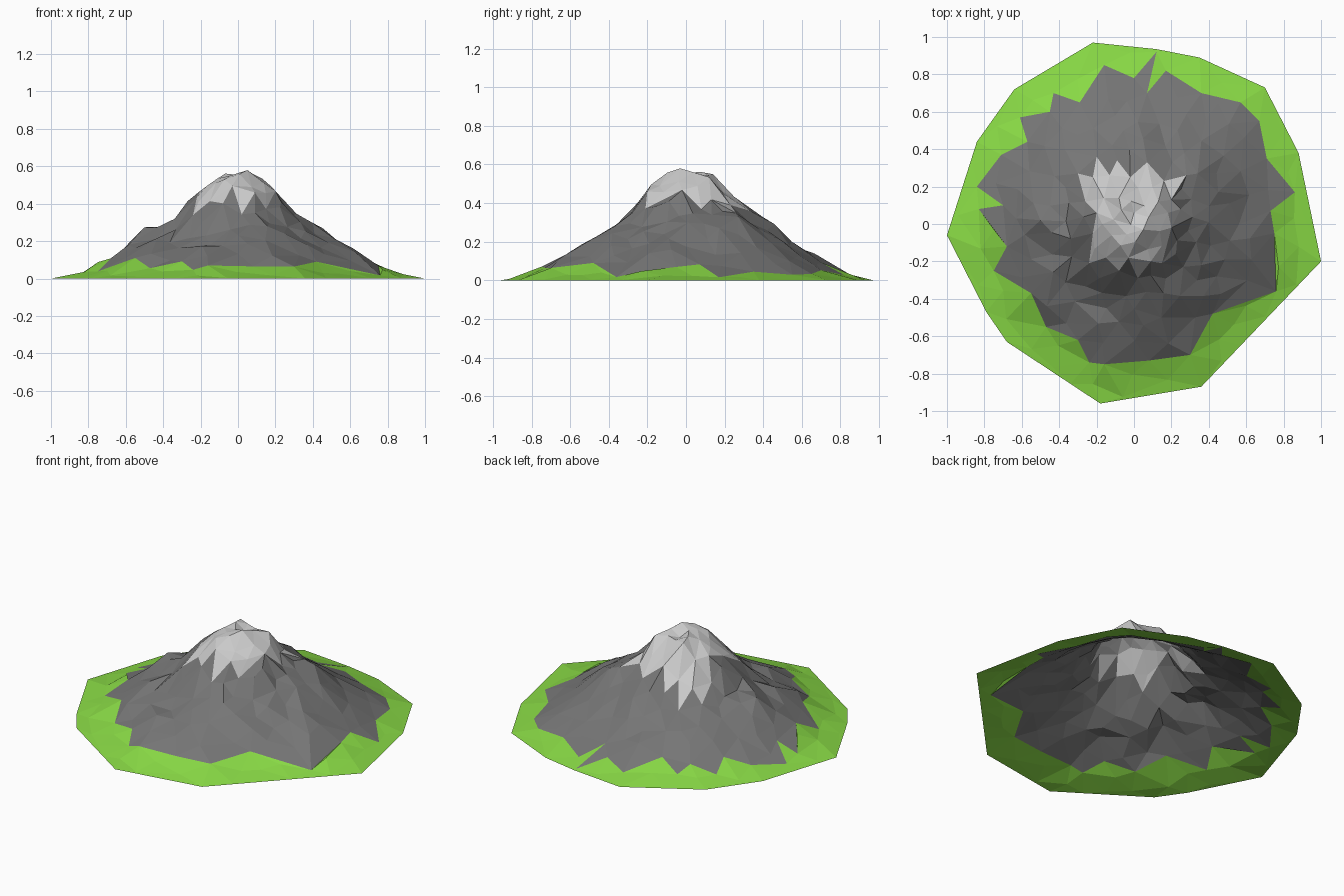
import bpy, math, random
from mathutils import Vector
from mathutils.geometry import delaunay_2d_cdt

if "Cube" in bpy.data.objects:
    bpy.data.objects.remove(bpy.data.objects["Cube"])

random.seed(7)

# plan outlines: foot of the mountain, rock edge, pale summit edge
FOOT = [(1, -.2), (.88, .38), (.7, .73), (.35, .89), (.12, .935), (-.22, .97), (-.64, .72),
        (-.84, .44), (-1, -.06), (-.79, -.47), (-.68, -.63), (-.18, -.96), (.36, -.87)]
ROCK = [(.86, .17), (.71, .35), (.67, .55), (.57, .65), (.36, .7), (.17, .82), (.07, .7),
        (.12, .92), (0, .78), (-.16, .85), (-.29, .65), (-.43, .7), (-.45, .6), (-.61, .57),
        (-.57, .44), (-.71, .37), (-.84, .2), (-.7, .1), (-.83, .08), (-.68, -.12),
        (-.75, -.25), (-.55, -.37), (-.47, -.55), (-.3, -.62), (-.24, -.74), (-.16, -.75),
        (.08, -.73), (.3, -.7), (.42, -.48), (.76, -.36), (.75, -.05), (.73, .07)]
SNOW = [(.2, -.02), (.25, .08), (.2, .13), (.28, .26), (.16, .23), (.07, .33), (-.02, .25),
        (-.09, .34), (-.13, .26), (-.2, .36), (-.22, .25), (-.3, .27), (-.26, .12),
        (-.2, .06), (-.22, -.05), (-.24, -.21), (-.15, -.18), (-.08, -.25), (-.03, -.18),
        (.02, -.29), (.09, -.2), (.15, -.21)]
# slope profile: height at every tenth of the way from centre to foot
SLOPE = [.55, .545, .475, .37, .29, .235, .18, .12, .06, .022, 0]
# x, y, height, radius of humps and hollows
BUMPS = [(.05, -.03, .03, .07), (-.08, .14, .055, .06), (.13, .12, .045, .06), (.0, .06, -.02, .05),
         (-.5, .02, .07, .07), (-.4, .03, -.045, .06), (.34, .27, .08, .12), (.02, .42, .05, .1),
         (-.12, -.42, -.045, .14), (-.32, -.27, -.04, .1), (.3, .02, -.03, .08),
         (-.16, .5, -.035, .07), (.48, -.2, -.02, .1), (-.3, .42, -.02, .1),
         (-.05, -.16, .03, .08), (.2, -.6, .02, .1)]
PEAKS = [(.05, -.03), (-.08, .14), (.13, .12), (-.5, .02), (.34, .27), (0, .06), (-.12, -.06)]


def inside(p, poly):
    hit = False
    for (ax, ay), (bx, by) in zip(poly, poly[1:] + poly[:1]):
        if (ay > p[1]) != (by > p[1]) and p[0] < ax + (p[1] - ay) * (bx - ax) / (by - ay):
            hit = not hit
    return hit


def foot_radius(a):
    d = (math.cos(a), math.sin(a))
    best = 1
    for (ax, ay), (bx, by) in zip(FOOT, FOOT[1:] + FOOT[:1]):
        ex, ey = bx - ax, by - ay
        den = d[0] * ey - d[1] * ex
        if abs(den) > 1e-6:
            t = (ax * ey - ay * ex) / den
            s = (ax * d[1] - ay * d[0]) / den
            if t > 0 and -.001 <= s <= 1.001:
                best = t
    return best


def height(x, y):
    a = math.atan2(y, x)
    t = min(math.hypot(x, y) / foot_radius(a), 1)
    i = min(int(t * 10), 9)
    z = SLOPE[i] + (SLOPE[i + 1] - SLOPE[i]) * (t * 10 - i)
    for bx, by, h, r in BUMPS:
        z += h * math.exp(-((x - bx) ** 2 + (y - by) ** 2) / (r * r))
    # radial ribs and roughness, fading at summit and foot
    fade = math.sin(math.pi * t ** .75)
    z += fade ** 2 * (.01 * math.sin(9 * a) + random.uniform(-.026, .026))
    return min(max(z, 0), .585)


# plan points: the three outlines plus scattered crag points
pts, edges = [], []
for loop in (FOOT, ROCK, SNOW):
    n0, n = len(pts), len(loop)
    pts += loop
    edges += [(n0 + i, n0 + (i + 1) % n) for i in range(n)]
pts += PEAKS
for _ in range(6000):
    a, r = random.uniform(0, math.tau), random.uniform(0, .95)
    p = (r * math.cos(a), r * math.sin(a))
    gap = .055 + .06 * r if inside(p, ROCK) else .11
    if inside(p, FOOT) and all(math.dist(p, q) > gap for q in pts):
        pts.append(p)

verts, _, faces, *_ = delaunay_2d_cdt([Vector(p) for p in pts], edges, [], 0, 1e-5)
verts3 = [(v.x, v.y, height(v.x, v.y)) for v in verts]


def zone(f):
    c = sum((verts[i] for i in f), Vector((0, 0))) / len(f)
    return "summit_cap" if inside(c, SNOW) else "rock_slopes" if inside(c, ROCK) else "grass_foot"


# one open shell per ground type
COLOURS = {"grass_foot": (.25, .7, .06, 1), "rock_slopes": (.18, .18, .18, 1),
           "summit_cap": (.58, .58, .58, 1)}
for name, colour in COLOURS.items():
    part = [f for f in faces if zone(f) == name]
    used = sorted({i for f in part for i in f})
    new = {i: k for k, i in enumerate(used)}
    mesh = bpy.data.meshes.new(name)
    mesh.from_pydata([verts3[i] for i in used], [], [[new[i] for i in f] for f in part])
    mat = bpy.data.materials.new(name)
    mat.diffuse_color = colour
    mat.use_nodes = True
    mat.node_tree.nodes["Principled BSDF"].inputs["Base Color"].default_value = mat.diffuse_color
    mesh.materials.append(mat)
    bpy.context.collection.objects.link(bpy.data.objects.new(name, mesh))
